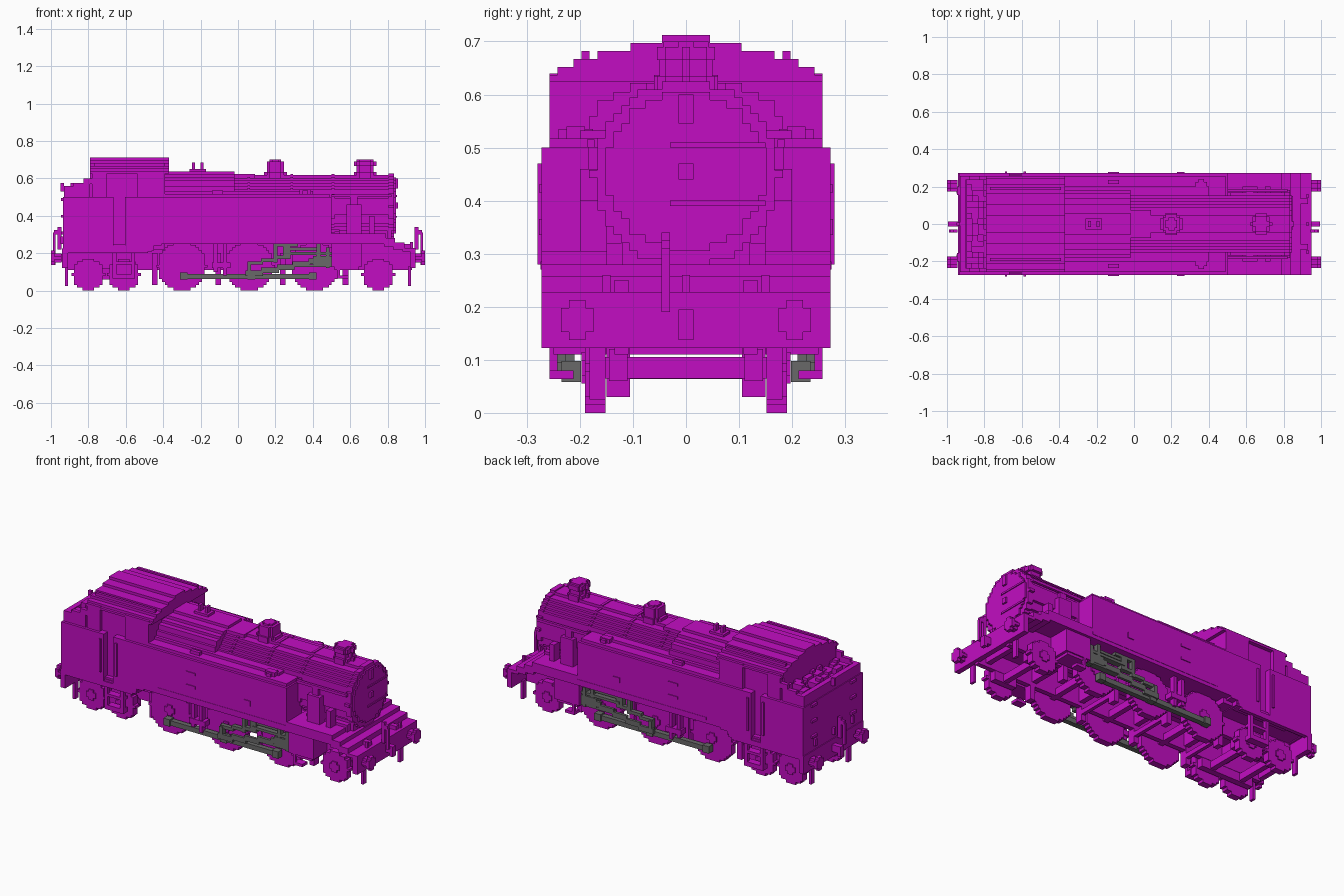
import bpy, bmesh, math, random

if "Cube" in bpy.data.objects:
    bpy.data.objects.remove(bpy.data.objects["Cube"], do_unlink=True)

U = 0.0152  # size of one stair step
random.seed(4)


def material(name, rgb):
    m = bpy.data.materials.new(name)
    m.use_nodes = True
    m.diffuse_color = (*rgb, 1)
    b = m.node_tree.nodes["Principled BSDF"]
    b.inputs["Base Color"].default_value = (*rgb, 1)
    b.inputs["Roughness"].default_value = 0.8
    return m


MAGENTA = material("magenta", (0.54, 0.004, 0.54))
GREY = material("rod grey", (0.14, 0.14, 0.14))


def box(x0, x1, y0, y1, z0, z1):
    """Box as a rectangular prism along x."""
    return ("x", x0, x1, [(y0, z0), (y1, z0), (y1, z1), (y0, z1)])


def rows_prism(axis, a0, a1, rows, c=0.0):
    """Symmetric stepped outline: rows of (half width, bottom, top)."""
    right = [p for h, lo, hi in rows for p in ((h, lo), (h, hi))]
    return (axis, a0, a1, [(c + w, v) for w, v in right] + [(c - w, v) for w, v in reversed(right)])


def disc(axis, a0, a1, cu, cv, r):
    """Stair-stepped circle extruded along an axis."""
    n = max(2, round(2 * r / U))
    d = 2 * r / n
    rows = []
    for i in range(n):
        v = -r + (i + 0.5) * d
        h = max(1, round(math.sqrt(r * r - v * v) / U)) * U
        lo, hi = cv - r + i * d, cv - r + (i + 1) * d
        if rows and rows[-1][0] == h:
            rows[-1] = (h, rows[-1][1], hi)
        else:
            rows.append((h, lo, hi))
    return rows_prism(axis, a0, a1, rows, cu)


def stair(x0, z0, x1, z1, y0, y1, t):
    """Sloping bar made of level steps."""
    n = max(1, round(abs(z1 - z0) / U))
    dx, dz = (x1 - x0) / n, (z1 - z0) / n
    return [box(x0 + i * dx, x0 + (i + 1) * dx + 0.01, y0, y1,
                z0 + (i + .5) * dz - t / 2, z0 + (i + .5) * dz + t / 2) for i in range(n)]


def part(name, prisms, mat=MAGENTA, mirror=False):
    place = {"x": lambda a, u, v: (a, u, v), "y": lambda a, u, v: (u, a, v), "z": lambda a, u, v: (u, v, a)}
    bm = bmesh.new()
    for axis, a0, a1, pts in prisms:
        f = place[axis]
        for s in ((1, -1) if mirror else (1,)):
            ends = []
            for a in (a0, a1):
                co = [f(a, u, v) for u, v in pts]
                ends.append([bm.verts.new((x, y * s, z)) for x, y, z in co])
            bm.faces.new(ends[0])
            bm.faces.new(ends[1])
            for i in range(len(pts)):
                j = (i + 1) % len(pts)
                bm.faces.new((ends[0][i], ends[0][j], ends[1][j], ends[1][i]))
    bmesh.ops.recalc_face_normals(bm, faces=bm.faces)
    me = bpy.data.meshes.new(name)
    bm.to_mesh(me)
    bm.free()
    me.materials.append(mat)
    ob = bpy.data.objects.new(name, me)
    bpy.context.collection.objects.link(ob)
    return ob


# Running plate, frames and beams
part("running_plate", [box(-.92, -.45, -.265, .265, .215, .24), box(-.46, .80, -.272, .272, .25, .28),
                       box(.50, .79, -.272, .272, .27, .305), box(.78, .84, -.272, .272, .235, .28),
                       box(.83, .89, -.272, .272, .22, .257), box(.88, .95, -.272, .272, .21, .228)])
part("main_frames", [box(-.92, .93, .108, .135, .11, .25)], mirror=True)
part("frame_stretchers", [box(x, x + .03, -.11, .11, .13, .25) for x in (-.7, -.45, -.12, .24, .55, .85)])
part("buffer_beams", [box(.92, .95, -.272, .272, .122, .225), box(-.94, -.91, -.272, .272, .122, .225)])
for end, s in (("front", 1), ("rear", -1)):
    part(end + "_buffers", [disc("x", s * .945, s * .985, .205, .175, .024),
                            disc("x", s * .98, s * 1.0, .205, .175, .038)], mirror=True)
    part(end + "_coupling", [box(*sorted((s * .94, s * .995)), -.014, .014, .155, .195),
                             box(*sorted((s * .975, s * .995)), -.014, .014, .137, .16)])
    part(end + "_brake_pipe", [box(*sorted((s * .945, s * .965)), -.046, -.03, .22, .34),
                               box(*sorted((s * .96, s * .985)), -.046, -.03, .30, .325),
                               box(*sorted((s * .975, s * .99)), -.046, -.03, .19, .31)])
    part(end + "_guard_irons", [box(*sorted((s * .91, s * .925)), .152, .182, .025, .13)], mirror=True)

# Wheels and axles
AXLES = [(-.80, .085), (-.61, .085), (-.30, .13), (.06, .13), (.41, .13), (.75, .085)]
for i, (x, r) in enumerate(AXLES):
    part(f"wheel_pair_{i + 1}", [disc("y", .152, .19, x, r, r), disc("y", .185, .197, x, r, .03)], mirror=True)
    part(f"axle_{i + 1}", [disc("y", -.155, .155, x, r, .02)])
part("bogie_frames", [box(-.87, -.54, .11, .145, .06, .12), box(.68, .82, .11, .145, .06, .12)], mirror=True)
part("brake_hangers", [box(x, x + .03, .106, .15, .03, .2) for x in (-.46, -.12, .225, .56)], mirror=True)
part("brake_beams", [box(x, x + .02, -.15, .15, .064, .09) for x in (-.45, -.11, .235)])

# Cylinders, steps and hanging pipes
part("cylinders", [box(.50, .66, .13, .257, .125, .26), box(.515, .645, .15, .25, .11, .13)], mirror=True)
part("cab_steps", [box(-.67, -.65, .235, .257, .07, .22), box(-.57, -.55, .235, .257, .07, .22),
                   box(-.67, -.55, .215, .257, .064, .09), box(-.67, -.55, .215, .257, .14, .155)], mirror=True)
part("front_steps", [box(.53, .545, .242, .257, .064, .13), box(.53, .59, .212, .257, .064, .08)], mirror=True)
part("injectors", [box(-.13, -.11, .21, .24, .10, .26), box(-.08, -.06, .21, .24, .08, .26),
                   box(-.14, -.04, .20, .245, .12, .15)], mirror=True)

# Grey running gear
part("coupling_rods", [box(-.31, .42, .198, .227, .062, .09)]
     + [box(x - .02, x + .02, .198, .235, .058, .098) for x in (-.29, .07, .40)], GREY, True)
part("connecting_rods", stair(.04, .085, .46, .165, .227, .242, .03)
     + [box(.40, .50, .205, .242, .135, .185)], GREY, True)
part("slide_bars", [box(.26, .50, .205, .24, .19, .205), box(.30, .50, .205, .24, .125, .14),
                    box(.47, .49, .205, .242, .12, .23)], GREY, True)
part("valve_gear", stair(.05, .14, .27, .185, .21, .235, .018)
     + [box(.05, .07, .21, .242, .08, .15), box(.19, .21, .21, .235, .15, .25),
        box(.24, .28, .205, .235, .17, .26), box(.20, .32, .21, .235, .235, .25),
        box(.27, .44, .21, .23, .215, .23), box(.42, .44, .21, .24, .16, .25)], GREY, True)

# Boiler, firebox and smokebox
part("boiler", [disc("x", -.40, .52, 0, .45, .168)])
part("firebox", [rows_prism("x", -.40, -.02, [(.182, .27, .56), (.167, .56, .59),
                                             (.137, .59, .605), (.106, .605, .622), (.06, .622, .637)])])
part("boiler_bands", [disc("x", x, x + .015, 0, .45, .172) for x in (.05, .28, .50)])
part("smokebox", [disc("x", .51, .82, 0, .45, .168), disc("x", .805, .835, 0, .45, .175)])
part("smokebox_saddle", [box(.54, .82, -.12, .12, .2, .36), box(.54, .80, -.15, .15, .28, .32)])
part("smokebox_door", [disc("x", .83, .845, 0, .455, .15), box(.843, .85, -.03, .15, .39, .40),
                       box(.843, .85, -.03, .15, .50, .51), box(.843, .855, -.014, .014, .44, .47),
                       box(.843, .855, -.014, .014, .545, .60)])
part("handrails", [box(.50, .82, .172, .187, .50, .515)], mirror=True)
part("steam_pipes", [box(.58, .66, .12, .20, .28, .46), box(.60, .64, .12, .185, .46, .50),
                     box(.70, .73, .15, .20, .30, .40)], mirror=True)

# Boiler fittings
part("chimney", [disc("z", .59, .635, .68, 0, .055), disc("z", .62, .68, .68, 0, .040),
                 disc("z", .665, .69, .68, 0, .055), disc("z", .685, .70, .68, 0, .042)])
part("dome", [disc("z", .59, .635, .20, 0, .060), disc("z", .62, .69, .20, 0, .050),
              disc("z", .685, .70, .20, 0, .035)])
part("safety_valves", [box(-.26, -.17, -.03, .03, .62, .65), box(-.245, -.23, -.015, .015, .64, .685),
                       box(-.20, -.185, -.015, .015, .64, .685)])
part("top_feed", [box(-.02, .09, -.075, .075, .60, .622)])

# Side tanks
part("side_tanks", [box(-.42, .50, .13, .272, .255, .50), box(-.40, .49, .13, .257, .49, .517),
                    box(-.40, .40, .14, .20, .50, .532)], mirror=True)
part("tank_fillers", [box(.33, .39, .19, .225, .51, .54), box(.345, .375, .175, .24, .51, .535),
                      box(-.14, -.08, .215, .235, .51, .535)], mirror=True)
part("tank_plates", [box(-.14, -.08, .27, .277, .415, .43), box(-.14, -.08, .27, .277, .34, .355),
                     box(.23, .27, .27, .277, .335, .365), box(-.32, .50, .27, .274, .27, .285)], mirror=True)

# Cab: solid core, walls around a recessed doorway and window, stepped roof
part("cab_core", [box(-.79, -.39, -.235, .235, .22, .64)])
part("cab_walls", [box(-.80, -.665, .22, .272, .21, .50), box(-.605, -.46, .22, .272, .21, .50),
                   box(-.48, -.41, .22, .272, .24, .50), box(-.78, -.70, .22, .257, .49, .64),
                   box(-.54, -.39, .22, .257, .49, .64), box(-.67, -.60, .22, .26, .21, .25)], mirror=True)
part("cab_roof", [rows_prism("x", -.79, -.37, [(.257, .625, .637), (.242, .637, .652), (.212, .652, .667),
                                             (.167, .667, .682), (.105, .682, .697), (.045, .697, .712)])])
part("roof_rails", [box(-.77, -.39, .182, .197, .66, .682)], mirror=True)
part("cab_handrails", [box(x, x + .012, .27, .28, .28, .47) for x in (-.69, -.59)], mirror=True)

# Lower edge sweeping up from cab to tank
part("valance", [box(-.91, -.48, .25, .272, .20, .23), box(-.49, -.455, .25, .272, .225, .255),
                 box(-.46, -.42, .25, .272, .24, .27)], mirror=True)

# Bunker with coal
part("bunker_sides", [box(-.93, -.79, .235, .272, .21, .50), box(-.93, -.79, .235, .257, .49, .56),
                      box(-.88, -.79, .235, .257, .56, .575), box(-.825, -.78, .235, .257, .57, .60)], mirror=True)
part("bunker_back", [box(-.935, -.90, -.272, .272, .21, .50), box(-.93, -.90, -.257, .257, .49, .56)])
part("bunker_floor", [box(-.91, -.78, -.24, .24, .22, .52)])
part("coal", [box(x, x + .03, y, y + .03, .51, .53 + U * random.randint(0, 3))
              for x in (-.895, -.865, -.835, -.805) for y in [-.24 + .03 * k for k in range(16)]])
part("bunker_ladder", [box(-.947, -.93, y, y + .045, z, z + .015)
                       for y in (-.2, .155) for z in (.30, .39, .48)])
part("rear_lamp_irons", [box(-.95, -.93, y - .0075, y + .0075, .25, .29) for y in (-.17, 0, .17)]
     + [box(-.95, -.93, -.0075, .0075, .53, .575)])
part("front_lamp_irons", [box(.92, .935, y - .0075, y + .0075, .22, .26) for y in (-.15, 0, .15)])
